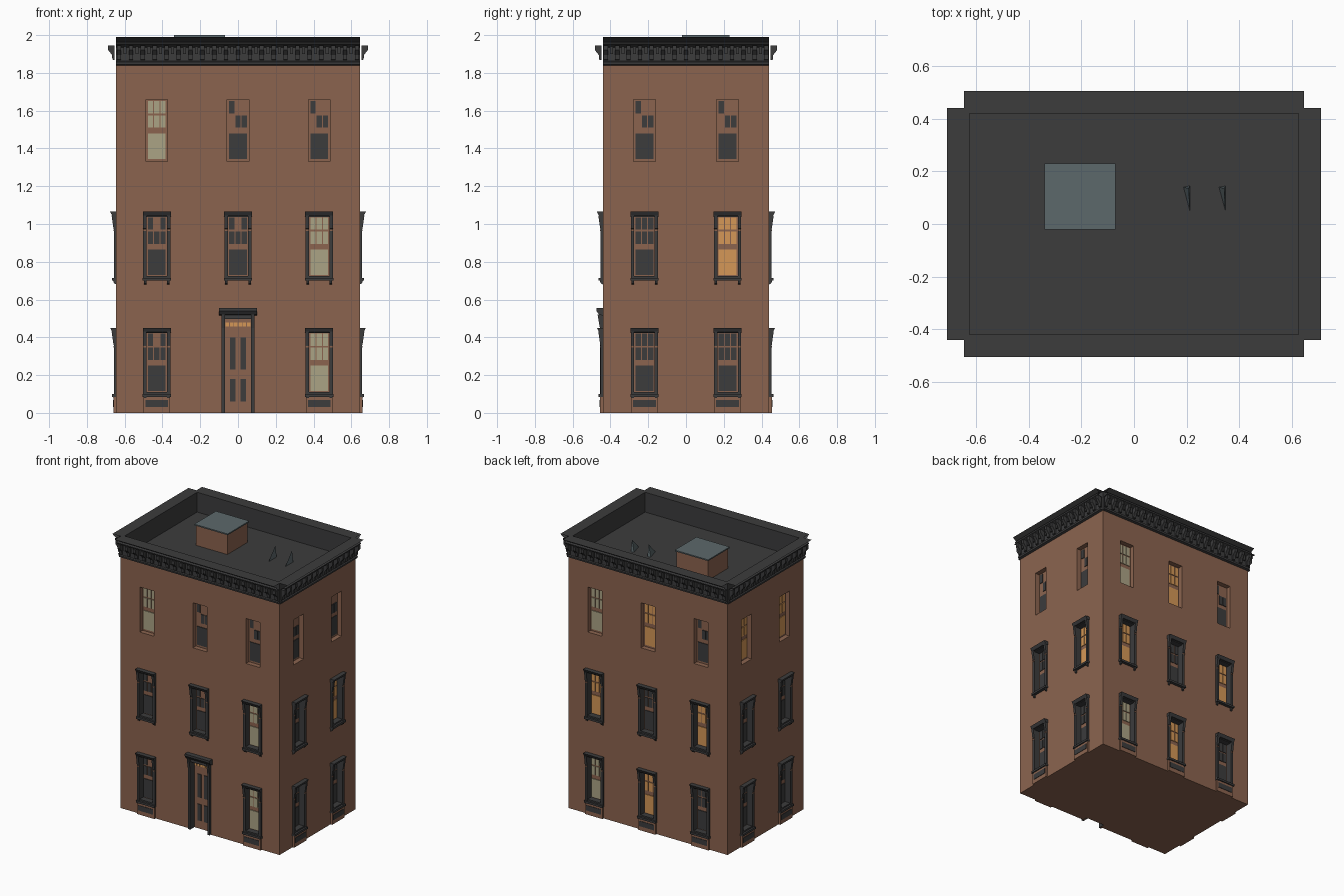
import bpy, bmesh
from math import pi
from mathutils import Matrix

cube = bpy.data.objects.get("Cube")
if cube:
    bpy.data.objects.remove(cube)


def material(name, rgb):
    m = bpy.data.materials.new(name)
    m.use_nodes = True
    m.diffuse_color = (*rgb, 1)
    m.node_tree.nodes["Principled BSDF"].inputs["Base Color"].default_value = (*rgb, 1)
    return m


brick = material("brown brick", (0.26, 0.127, 0.078))
iron = material("dark iron", (0.045, 0.045, 0.046))
cream = material("cream light", (0.41, 0.37, 0.235))
amber = material("amber light", (0.66, 0.31, 0.095))
glass = material("skylight glass", (0.107, 0.138, 0.147))

W, D, TOP = 0.645, 0.44, 1.84      # half width, half depth, wall height
RECESS = 0.035
FLOORS = (0.10, 0.715, 1.33)       # window bottoms


def prism(bm, profile, u0, u1, half=0, caps=True):
    """Extrude an outward/up profile along a wall; half is the wall distance."""
    a, b = ([bm.verts.new((u, -half - d, z)) for d, z in profile] for u in (u0, u1))
    n = len(profile)
    for i in range(n if caps else n - 1):
        j = (i + 1) % n
        bm.faces.new((a[i], a[j], b[j], b[i]))
    if caps:
        bm.faces.new(a[::-1])
        bm.faces.new(b)


def box(bm, u0, u1, d0, d1, z0, z1, half=0):
    prism(bm, [(d0, z0), (d1, z0), (d1, z1), (d0, z1)], u0, u1, half)


def finish(bm, name, mat, turn=0):
    bmesh.ops.recalc_face_normals(bm, faces=bm.faces)
    bm.transform(Matrix.Rotation(turn * pi / 2, 4, "Z"))
    me = bpy.data.meshes.new(name)
    bm.to_mesh(me)
    bm.free()
    me.materials.append(mat)
    ob = bpy.data.objects.new(name, me)
    bpy.context.collection.objects.link(ob)
    return ob


# Per wall: name, distance, half length, columns, light per floor (d/c/a) from the ground up
SIDE = (-0.22, 0.22)
FULL = (-0.43, 0, 0.43)
WALLS = [("front", D, W, FULL, ("d-c", "ddc", "cdd")),
         ("left", W, D, SIDE, ("dd", "da", "dd")),
         ("back", D, W, FULL, ("cad", "ada", "cad")),
         ("right", W, D, SIDE, ("dd", "dd", "aa"))]
LIGHT = {"d": iron, "c": cream, "a": amber}


def panes(bm, u, z, half, skip):
    def pane(c, w, z0, z1):
        box(bm, u + c - w, u + c + w, -RECESS - 0.002, -RECESS + 0.005, z + z0, z + z1, half)
    pane(0, 0.047, 0.015, 0.15)
    for row, (z0, z1) in enumerate(((0.18, 0.245), (0.255, 0.32))):
        for col in range(3):
            if (row, col) not in skip:
                pane((col - 1) * 0.033, 0.014, z0, z1)


def window_trim(bm, u, z, half):
    for s in (-1, 1):
        a, b = sorted((u + s * 0.054, u + s * 0.072))
        box(bm, a, b, -RECESS, 0.012, z, z + 0.335, half)
        # Scrolled bracket under the hood and foot under the sill
        prism(bm, [(0, z + 0.25), (0.014, z + 0.26), (0.024, z + 0.33), (0, z + 0.33)], a, b, half)
        a, b = sorted((u + s * 0.055, u + s * 0.068))
        prism(bm, [(0, z - 0.035), (0.01, z - 0.03), (0.018, z - 0.012), (0, z - 0.012)], a, b, half)
    box(bm, u - 0.056, u + 0.056, -RECESS, 0.01, z + 0.322, z + 0.335, half)
    box(bm, u - 0.056, u + 0.056, -RECESS, 0.008, z, z + 0.01, half)
    prism(bm, [(0, z + 0.325), (0.02, z + 0.328), (0.032, z + 0.35), (0, z + 0.35)],
          u - 0.074, u + 0.074, half)
    box(bm, u - 0.075, u + 0.075, 0, 0.022, z - 0.015, z, half)


# Crown sheet, from the parapet's inner edge out and down to the wall
CROWN = [(-0.02, 1.99), (0.065, 1.99), (0.03, 1.967), (0.045, 1.962), (0.042, 1.952),
         (0.016, 1.94), (0.01, 1.935), (0.01, 1.862), (0.018, 1.858), (0.016, 1.845), (0, TOP)]
BRACKET = [(0.008, 1.868), (0.02, 1.87), (0.022, 1.895), (0.042, 1.92), (0.042, 1.946), (0.008, 1.946)]

cuts = bmesh.new()
for turn, (name, half, length, columns, lights) in enumerate(WALLS):
    trim, plinth, grille, joint = (bmesh.new() for _ in range(4))
    sash = {key: bmesh.new() for key in LIGHT}
    cutter = bmesh.new()
    for floor, (z, row) in enumerate(zip(FLOORS, lights)):
        for u, key in zip(columns, row):
            if key == "-":
                continue
            w = 0.0575 if floor == 2 else 0.055
            box(cutter, u - w, u + w, -RECESS, 0.1, z, z + 0.33, half)
            skip = ()
            if key == "d" and floor == 2:
                skip = ((0, 0), (1, 1), (1, 2))
            elif key == "d" and name == "front":
                skip = ((1, 1),)
            panes(sash[key], u, z, half, skip)
            if floor < 2:
                window_trim(trim, u, z, half)
                for s in (-1, 1):
                    box(joint, u + s * 0.063 - 0.009, u + s * 0.063 + 0.009,
                        0.01, 0.014, z + 0.247, z + 0.255, half)
            if floor == 0:
                # Brick panel and cellar grille under the ground floor window
                box(plinth, u - 0.07, u + 0.07, 0, 0.014, 0, z - 0.012, half)
                box(grille, u - 0.06, u + 0.06, 0.012, 0.017, 0.03, 0.068, half)
    if name == "front":
        box(cutter, -0.072, 0.072, -RECESS, 0.1, -0.05, 0.51, half)
    cutter.transform(Matrix.Rotation(turn * pi / 2, 4, "Z"))
    temp = bpy.data.meshes.new("temp")
    cutter.to_mesh(temp)
    cuts.from_mesh(temp)
    cutter.free()
    bpy.data.meshes.remove(temp)

    finish(trim, name + "_window_trim", iron, turn)
    finish(joint, name + "_trim_joints", brick, turn)
    finish(plinth, name + "_window_plinths", brick, turn)
    finish(grille, name + "_cellar_grilles", iron, turn)
    for key, bm in sash.items():
        if bm.verts:
            finish(bm, name + "_panes_" + LIGHT[key].name.replace(" ", "_"), LIGHT[key], turn)
        else:
            bm.free()

    # Cornice with brackets and small drops between them
    crown, brackets, parapet = (bmesh.new() for _ in range(3))
    prism(crown, CROWN, -length, length, half, caps=False)
    finish(crown, name + "_cornice", iron, turn)
    count = round(length * 2 / 0.065)
    step = (length * 2 - 0.03) / count
    for i in range(count + 1):
        c = -length + 0.015 + i * step
        prism(brackets, BRACKET, c - 0.011, c + 0.011, half)
        if i < count:
            box(brackets, c + step / 2 - 0.008, c + step / 2 + 0.008, 0.008, 0.02, 1.9, 1.94, half)
    finish(brackets, name + "_cornice_brackets", iron, turn)
    box(parapet, -length, length, -0.02, 0, TOP, 1.989, half)
    finish(parapet, name + "_parapet", iron, turn)

# Brick body with recessed openings
bm = bmesh.new()
box(bm, -W, W, -D, D, 0, TOP)
body = finish(bm, "brick_body", brick)
cutter = finish(cuts, "opening_cutter", brick)
cutter.hide_render = True
mod = body.modifiers.new("openings", "BOOLEAN")
mod.operation, mod.solver, mod.object = "DIFFERENCE", "EXACT", cutter
bpy.context.view_layer.objects.active = body
bpy.ops.object.modifier_apply(modifier=mod.name)
bpy.data.objects.remove(cutter)

# Entrance: surround, hood, dark door panels and lit transom
surround, panels, transom = (bmesh.new() for _ in range(3))
for s in (-1, 1):
    a, b = sorted((s * 0.07, s * 0.088))
    box(surround, a, b, -RECESS, 0.014, 0, 0.51, D)
    prism(surround, [(0, 0.44), (0.016, 0.45), (0.028, 0.52), (0, 0.52)], a, b, D)
    for z0, z1 in ((0.06, 0.18), (0.23, 0.40)):
        a, b = sorted((s * 0.012, s * 0.042))
        box(panels, a, b, -RECESS - 0.002, -RECESS + 0.005, z0, z1, D)
box(surround, -0.072, 0.072, -RECESS, 0.012, 0.497, 0.52, D)
prism(surround, [(0, 0.515), (0.02, 0.52), (0.035, 0.54), (0.035, 0.555), (0, 0.555)], -0.1, 0.1, D)
for i in range(6):
    c = (i - 2.5) * 0.0225
    box(transom, c - 0.009, c + 0.009, -RECESS - 0.002, -RECESS + 0.005, 0.458, 0.478, D)
finish(surround, "door_surround", iron)
finish(panels, "door_panels", iron)
finish(transom, "door_transom_lights", amber)

# Sunken roof, skylight and two pointed vents
bm = bmesh.new()
box(bm, -W + 0.01, W - 0.01, -D + 0.01, D - 0.01, TOP - 0.01, TOP + 0.004)
finish(bm, "roof_deck", iron)
bm = bmesh.new()
box(bm, -0.332, -0.078, -0.222, 0.012, TOP, 1.992)
finish(bm, "skylight_base", brick)
bm = bmesh.new()
box(bm, -0.34, -0.07, -0.23, 0.02, 1.991, 2.0)
finish(bm, "skylight_lid", glass)
for i, x in enumerate((0.2, 0.335)):
    bm = bmesh.new()
    base = [bm.verts.new((x + dx, y, TOP)) for dx, y in ((-0.013, 0.14), (0.012, 0.145), (0.012, 0.048))]
    tip = bm.verts.new((x + 0.008, 0.135, 1.93))
    bm.faces.new(base)
    for j in range(3):
        bm.faces.new((base[j], base[(j + 1) % 3], tip))
    finish(bm, f"roof_vent_{i + 1}", glass)
